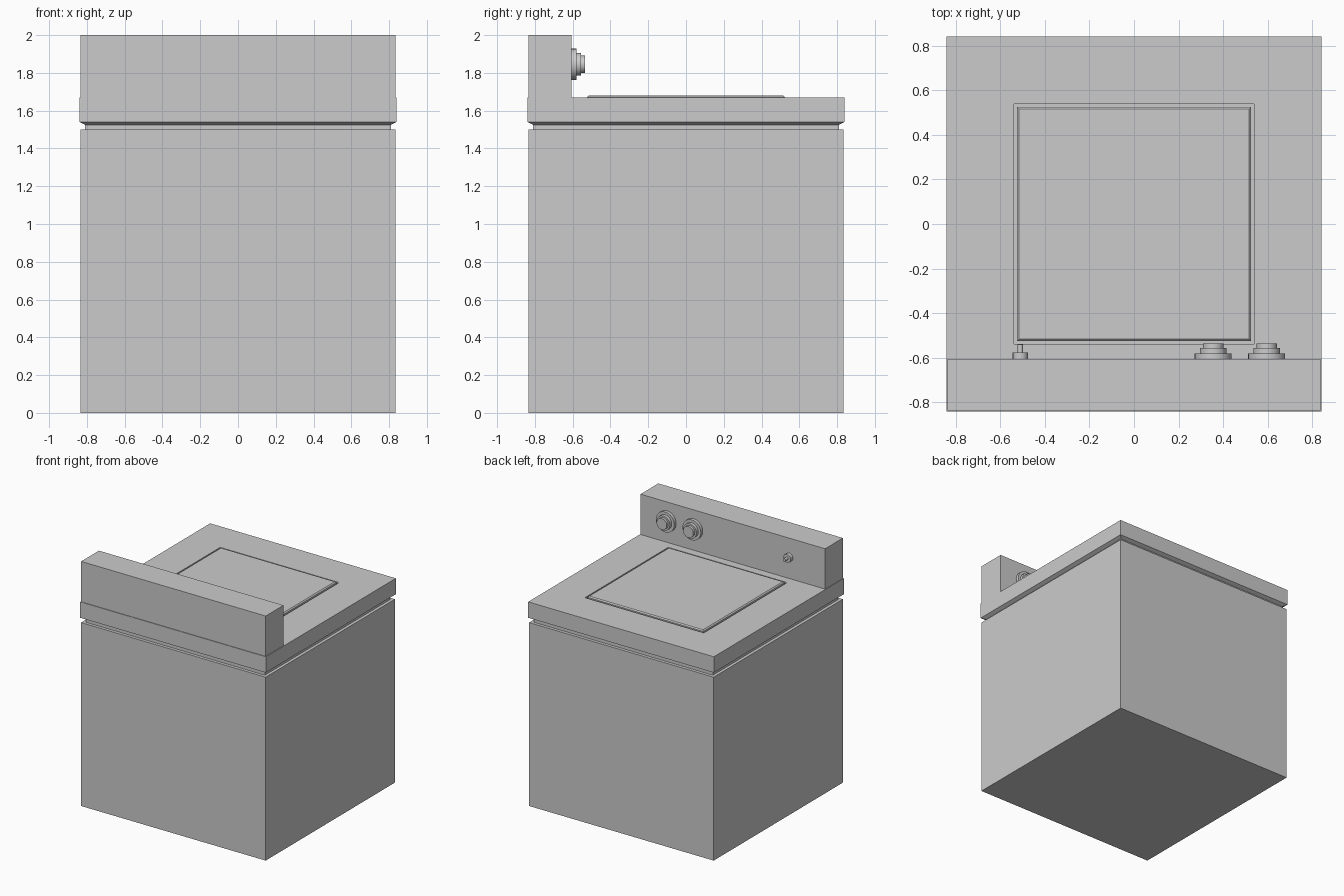
import bpy, bmesh
from math import cos, sin, pi, radians, sqrt
from mathutils import Matrix

cube = bpy.data.objects.get("Cube")
if cube:
    bpy.data.objects.remove(cube, do_unlink=True)

grey = bpy.data.materials.new("appliance_grey")
grey.use_nodes = True
colour = (0.6, 0.6, 0.6, 1)
grey.diffuse_color = colour
grey.node_tree.nodes["Principled BSDF"].inputs["Base Color"].default_value = colour


def finish(name, bm, smooth=False):
    bmesh.ops.recalc_face_normals(bm, faces=bm.faces)
    mesh = bpy.data.meshes.new(name)
    bm.to_mesh(mesh)
    bm.free()
    mesh.materials.append(grey)
    ob = bpy.data.objects.new(name, mesh)
    bpy.context.collection.objects.link(ob)
    if smooth:
        bpy.ops.object.select_all(action='DESELECT')
        ob.select_set(True)
        bpy.context.view_layer.objects.active = ob
        bpy.ops.object.shade_smooth_by_angle(angle=radians(35))
    return ob


def stack(name, profile, sides=4, matrix=None):
    """Join rings of (half width or radius, height) into a closed solid."""
    bm = bmesh.new()
    square = sides == 4
    rings = []
    for size, height in profile:
        r = size * sqrt(2) if square else size
        ring = []
        for i in range(sides):
            a = 2 * pi * (i + (0.5 if square else 0)) / sides
            ring.append(bm.verts.new((r * cos(a), r * sin(a), height)))
        rings.append(ring)
    for low, high in zip(rings, rings[1:]):
        for i in range(sides):
            j = (i + 1) % sides
            bm.faces.new((low[i], low[j], high[j], high[i]))
    bm.faces.new(rings[0])
    bm.faces.new(rings[-1])
    if matrix:
        bm.transform(matrix)
    return finish(name, bm, smooth=not square)


# Main cabinet
stack("cabinet", [(0.835, 0), (0.835, 1.5)])

# Top deck: narrow neck, chamfered underside and a recess for the door
stack("top_deck", [(0.81, 1.5), (0.81, 1.525), (0.84, 1.54), (0.84, 1.67),
                   (0.538, 1.67), (0.538, 1.64)])

# Loading door with a slim chamfered rim
stack("loading_door", [(0.524, 1.64), (0.524, 1.672), (0.515, 1.68)])

# Upright control panel
bm = bmesh.new()
bmesh.ops.create_cube(bm, size=1, matrix=Matrix.Translation((0, -0.72, 1.835))
                      @ Matrix.Diagonal((1.67, 0.23, 0.33, 1)))
finish("control_panel", bm)


# Controls point towards +y from the panel face
def control(name, x, profile, sides):
    place = Matrix.Translation((x, -0.605, 1.845)) @ Matrix.Rotation(-pi / 2, 4, 'X')
    stack(name, profile, sides, place)


dial = [(0.083, 0), (0.083, 0.025), (0.06, 0.025), (0.06, 0.05),
        (0.046, 0.05), (0.046, 0.07)]
for name, x in (("timer_dial", 0.355), ("cycle_dial", 0.595)):
    control(name, x, dial, 32)
control("push_button", -0.51, [(0.034, 0), (0.034, 0.03), (0.012, 0.03), (0.012, 0.065)], 16)
